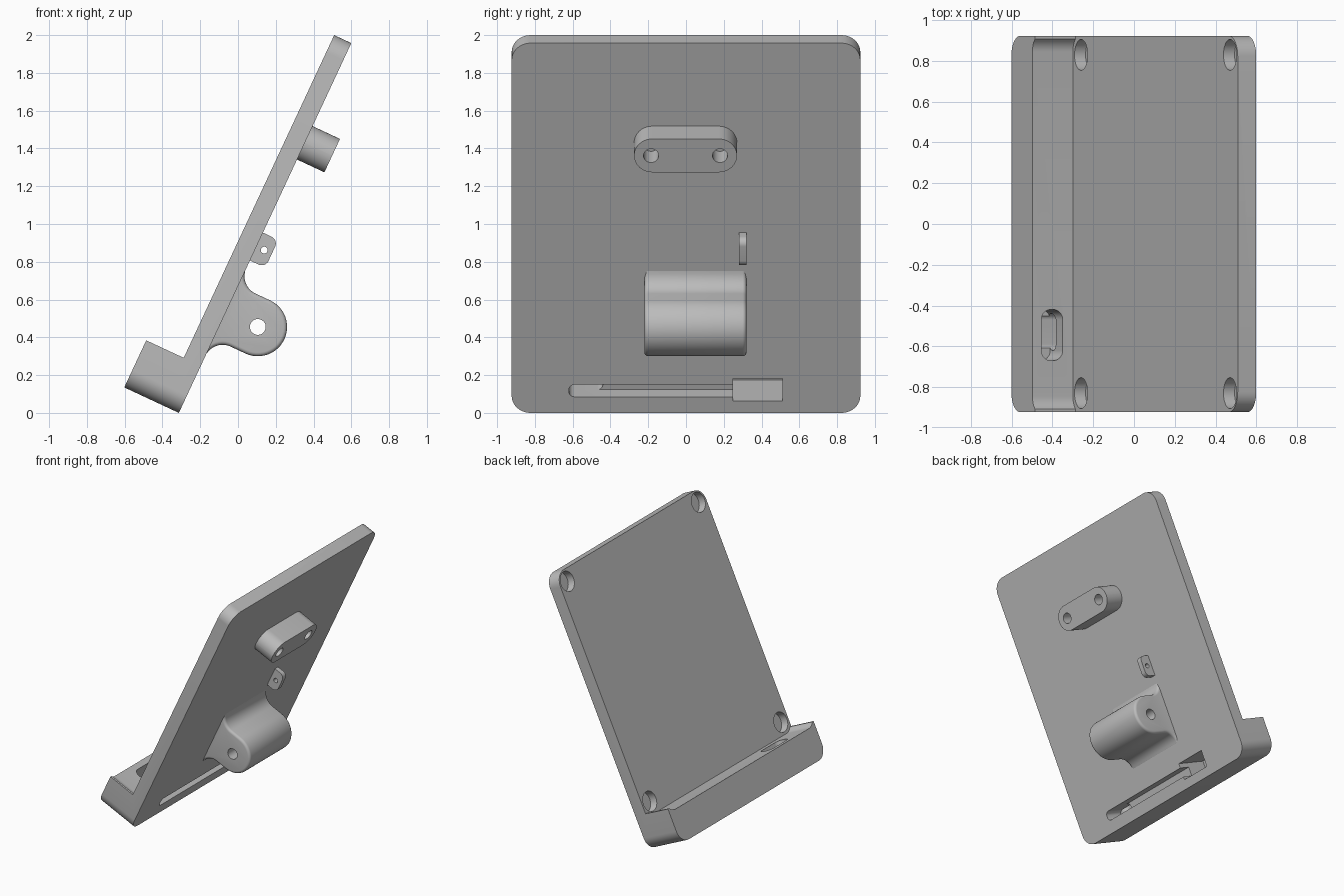
import bpy, bmesh, math
from mathutils import Matrix

cube = bpy.data.objects.get("Cube")
if cube:
    bpy.data.objects.remove(cube, do_unlink=True)

grey = bpy.data.materials.new("plain grey")
grey.use_nodes = True
grey.diffuse_color = (0.5, 0.5, 0.5, 1)
grey.node_tree.nodes["Principled BSDF"].inputs["Base Color"].default_value = (0.5, 0.5, 0.5, 1)

# Parts are made upright (x = depth, z = along the plate), then leaned back
LEAN = Matrix.Translation((-0.313, 0, 0)) @ Matrix.Rotation(math.radians(25), 4, 'Y')
PLACE = {'x': lambda a, b, h: (h, a, b),
         'y': lambda a, b, h: (a, h, b),
         'z': lambda a, b, h: (a, b, h)}


def arc(ca, cb, r, start, end, n=10):
    angles = [math.radians(start + (end - start) * i / n) for i in range(n + 1)]
    return [(ca + r * math.cos(t), cb + r * math.sin(t)) for t in angles]


def rounded(a0, a1, b0, b1, r):
    return (arc(a1 - r, b1 - r, r, 0, 90) + arc(a0 + r, b1 - r, r, 90, 180)
            + arc(a0 + r, b0 + r, r, 180, 270) + arc(a1 - r, b0 + r, r, 270, 360))


def box(a0, a1, b0, b1):
    return [(a0, b0), (a1, b0), (a1, b1), (a0, b1)]


def circle(a, b, r):
    return arc(a, b, r, 0, 360, 32)


def prism(name, axis, profile, lo, hi):
    bm = bmesh.new()
    bottom = bm.faces.new([bm.verts.new(PLACE[axis](a, b, lo)) for a, b in profile])
    side = bmesh.ops.extrude_face_region(bm, geom=[bottom])["geom"]
    for v in side:
        if isinstance(v, bmesh.types.BMVert):
            v.co["xyz".index(axis)] = hi
    bmesh.ops.remove_doubles(bm, verts=bm.verts, dist=1e-5)
    bmesh.ops.recalc_face_normals(bm, faces=bm.faces)
    mesh = bpy.data.meshes.new(name)
    bm.to_mesh(mesh)
    bm.free()
    mesh.materials.append(grey)
    ob = bpy.data.objects.new(name, mesh)
    bpy.context.collection.objects.link(ob)
    ob.matrix_world = LEAN
    return ob


def activate(ob):
    bpy.ops.object.select_all(action='DESELECT')
    ob.select_set(True)
    bpy.context.view_layer.objects.active = ob


def cut(ob, axis, profile, lo, hi):
    cutter = prism("cutter", axis, profile, lo, hi)
    cutter.hide_render = True
    mod = ob.modifiers.new("cut", 'BOOLEAN')
    mod.operation, mod.solver, mod.object = 'DIFFERENCE', 'EXACT', cutter
    activate(ob)
    bpy.ops.object.modifier_apply(modifier=mod.name)
    bpy.data.objects.remove(cutter, do_unlink=True)


# Plate with a lip along its lower edge
plate = prism("plate_with_lip", 'x', rounded(-0.923, 0.923, 0, 2.16, 0.1), -0.319, 0)
cut(plate, 'x', box(-1, 1, 0.275, 2.3), -0.5, -0.1)
cut(plate, 'x', rounded(-0.925, 0.925, 0.245, 2.4, 0.08), -0.5, -0.1)

# Blind round holes in the corners
for y in (-0.83, 0.83):
    for z in (0.34, 2.07):
        cut(plate, 'x', circle(y, z, 0.076), -0.2, -0.04)

# Cable opening in the lip, channel and plug pocket in the back
cut(plate, 'z', rounded(-0.27, -0.155, -0.67, -0.42, 0.05), 0.1, 0.4)
cut(plate, 'x', rounded(-0.62, 0.3, 0.094, 0.165, 0.03), -0.09, 0.1)
cut(plate, 'x', rounded(-0.62, -0.44, 0.094, 0.165, 0.03), -0.26, 0.1)
cut(plate, 'x', box(0.25, 0.51, 0.07, 0.2), -0.26, 0.1)

# Hinge barrel with flared foot
profile = (arc(0.1, 0.844, 0.1, 180, 270) + arc(0.1865, 0.589, 0.155, 90, -90, 24)
           + arc(0.1, 0.334, 0.1, 90, 180) + [(-0.03, 0.334), (-0.03, 0.844)])
hinge = prism("hinge_barrel", 'y', profile, -0.22, 0.32)
bevel = hinge.modifiers.new("soft ends", 'BEVEL')
bevel.width, bevel.segments = 0.02, 4
bevel.angle_limit = math.radians(60)
bevel.use_clamp_overlap = False
activate(hinge)
bpy.ops.object.modifier_apply(modifier=bevel.name)
cut(hinge, 'y', circle(0.1865, 0.589, 0.042), -0.5, 0.5)

# Small tab with a pin hole
tab = prism("pin_tab", 'y', rounded(-0.05, 0.09, 0.89, 1.053, 0.04), 0.28, 0.32)
cut(tab, 'y', circle(0.045, 0.972, 0.018), 0.2, 0.4)

# Long boss with two screw holes
boss = prism("screw_boss", 'x', rounded(-0.275, 0.27, 1.48, 1.675, 0.097), -0.03, 0.16)
for y in (-0.185, 0.18):
    cut(boss, 'x', circle(y, 1.577, 0.04), 0.02, 0.3)

for ob in (plate, hinge, tab, boss):
    activate(ob)
    bpy.ops.object.shade_smooth_by_angle(angle=math.radians(30))
